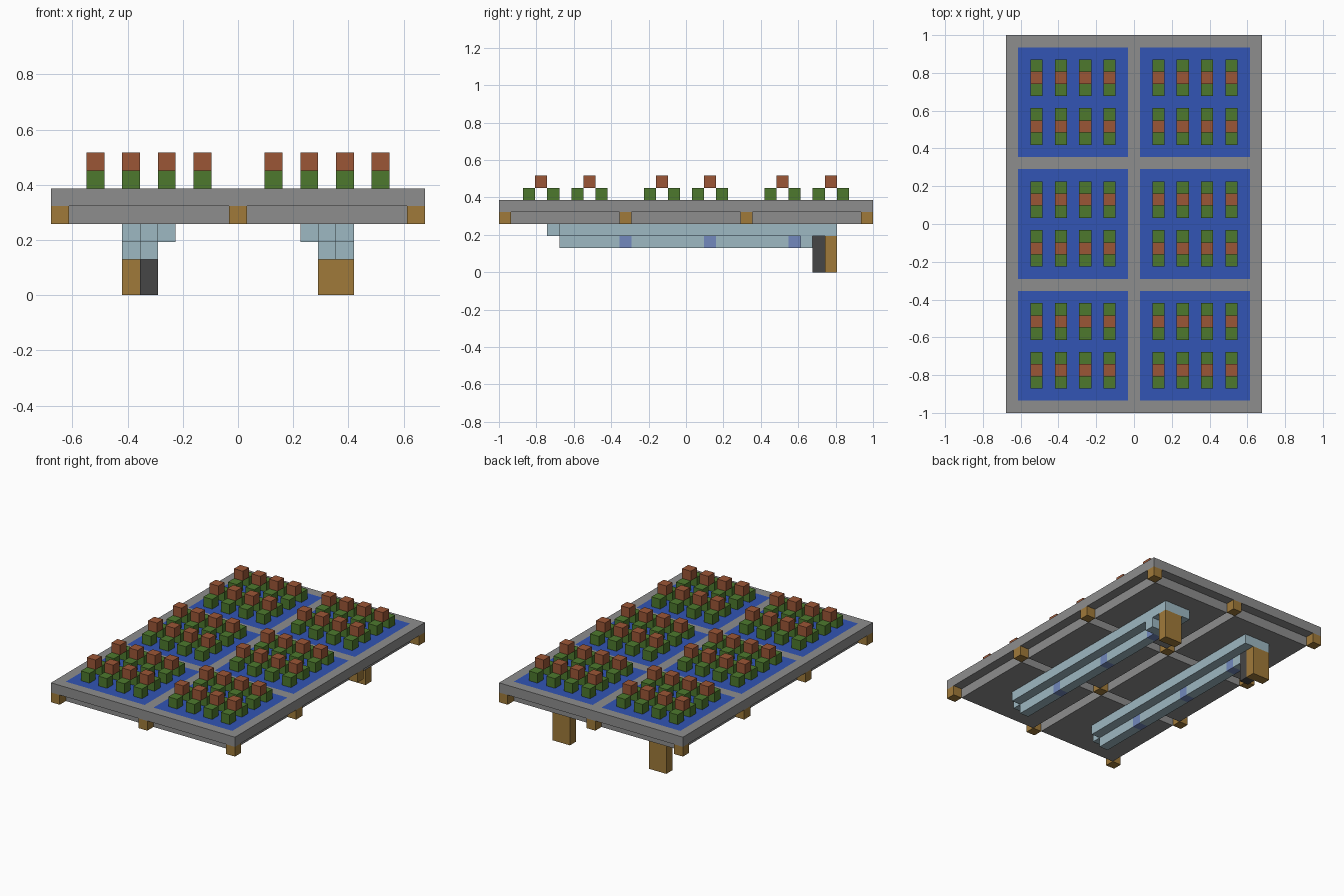
import bpy, bmesh

U = 2 / 31  # one block

cube = bpy.data.objects.get("Cube")
if cube:
    bpy.data.objects.remove(cube, do_unlink=True)


def material(name, r, g, b):
    m = bpy.data.materials.new(name)
    m.use_nodes = True
    m.diffuse_color = (r, g, b, 1)
    m.node_tree.nodes["Principled BSDF"].inputs["Base Color"].default_value = (r, g, b, 1)
    return m


GREY = material("stone_grey", .27, .27, .27)
BLUE = material("water_blue", .032, .09, .46)
GREEN = material("leaf_green", .075, .19, .027)
RED = material("brick_red", .33, .093, .037)
TAN = material("wood_tan", .35, .195, .042)
PALE = material("pale_blue", .337, .479, .54)
VIOLET = material("violet_blue", .17, .25, .51)
DARK = material("dark_grey", .061, .061, .061)


def finish(bm, name, *mats):
    mesh = bpy.data.meshes.new(name)
    bm.to_mesh(mesh)
    bm.free()
    for m in mats:
        mesh.materials.append(m)
    obj = bpy.data.objects.new(name, mesh)
    bpy.context.collection.objects.link(obj)
    return obj


def add_box(bm, x, y, z):
    """Add a box given its ranges in block units."""
    for v in bmesh.ops.create_cube(bm, size=1)["verts"]:
        v.co = [U * (r[0] if c < 0 else r[1]) for c, r in zip(v.co, (x, y, z))]


def boxes(name, mat, ranges):
    bm = bmesh.new()
    for r in ranges:
        add_box(bm, *r)
    return finish(bm, name, mat)


def block(x, y, z):
    return (x - .5, x + .5), (y - .5, y + .5), (z, z + 1)


FIELDS = [(x, y) for x in (-5, 5) for y in (-10, 0, 10)]

# Frame: a grid of bars with six square openings
bm = bmesh.new()
xs = (-10.5, -9.5, -.5, .5, 9.5, 10.5)
ys = (-15.5, -14.5, -5.5, -4.5, 4.5, 5.5, 14.5, 15.5)
grid = [[bm.verts.new((x * U, y * U, 5 * U)) for y in ys] for x in xs]
for i in range(len(xs) - 1):
    for j in range(len(ys) - 1):
        if not (i % 2 and j % 2):
            bm.faces.new((grid[i][j], grid[i + 1][j], grid[i + 1][j + 1], grid[i][j + 1]))
top = bmesh.ops.extrude_face_region(bm, geom=bm.faces[:], use_keep_orig=True)
for v in top["geom"]:
    if isinstance(v, bmesh.types.BMVert):
        v.co.z = 6 * U
bmesh.ops.recalc_face_normals(bm, faces=bm.faces[:])
finish(bm, "frame", GREY)

# Basins: grey trays whose upper face is blue
bm = bmesh.new()
for x, y in FIELDS:
    add_box(bm, (x - 4.5, x + 4.5), (y - 4.5, y + 4.5), (4, 6))
bm.normal_update()
for f in bm.faces:
    f.material_index = int(f.normal.z > .5)
finish(bm, "basins", GREY, BLUE)

# Plants: pairs of leaves with a raised block between
spots = [(x + dx, y + dy) for x, y in FIELDS for dx in (-3, -1, 1, 3) for dy in (-2, 2)]
boxes("leaves", GREEN, [block(x, y + s, 6) for x, y in spots for s in (-1, 1)])
boxes("blooms", RED, [block(x, y, 7) for x, y in spots])

# Pegs under the frame crossings
boxes("pegs", TAN, [block(x, y, 4) for x in (-10, 0, 10) for y in (-15, -5, 5, 15)])

# Gutters and legs, mirrored on both sides
WATER = (-5, 2, 9)
for side, s in (("right", -1), ("left", 1)):
    def across(a, b):
        return tuple(sorted((s * a, s * b)))

    inner, middle, outer = across(3.5, 4.5), across(4.5, 5.5), across(5.5, 6.5)
    parts = [(inner, (-10.5, 10.5), (3, 4)), (outer, (-10.5, 10.5), (3, 4)),
             (middle, (-11.5, -10.5), (3, 4)),
             (across(3.5, 6.5), (10.5, 12.5), (3, 4)),
             (outer, (9.5, 10.5), (2, 3))]
    start = -10.5
    for w in WATER + (11,):
        parts.append((middle, (start, w - .5), (2, 3)))
        start = w + .5
    boxes(side + "_gutter", PALE, parts)
    boxes(side + "_gutter_inlets", VIOLET, [block(5 * s, w, 2) for w in WATER])
    boxes(side + "_leg", TAN, [(across(4.5, 6.5), (11.5, 12.5), (0, 3))])

# Pump post beside the right leg
boxes("pump_post", DARK, [((-5.5, -4.5), (10.5, 11.5), (0, 3))])
